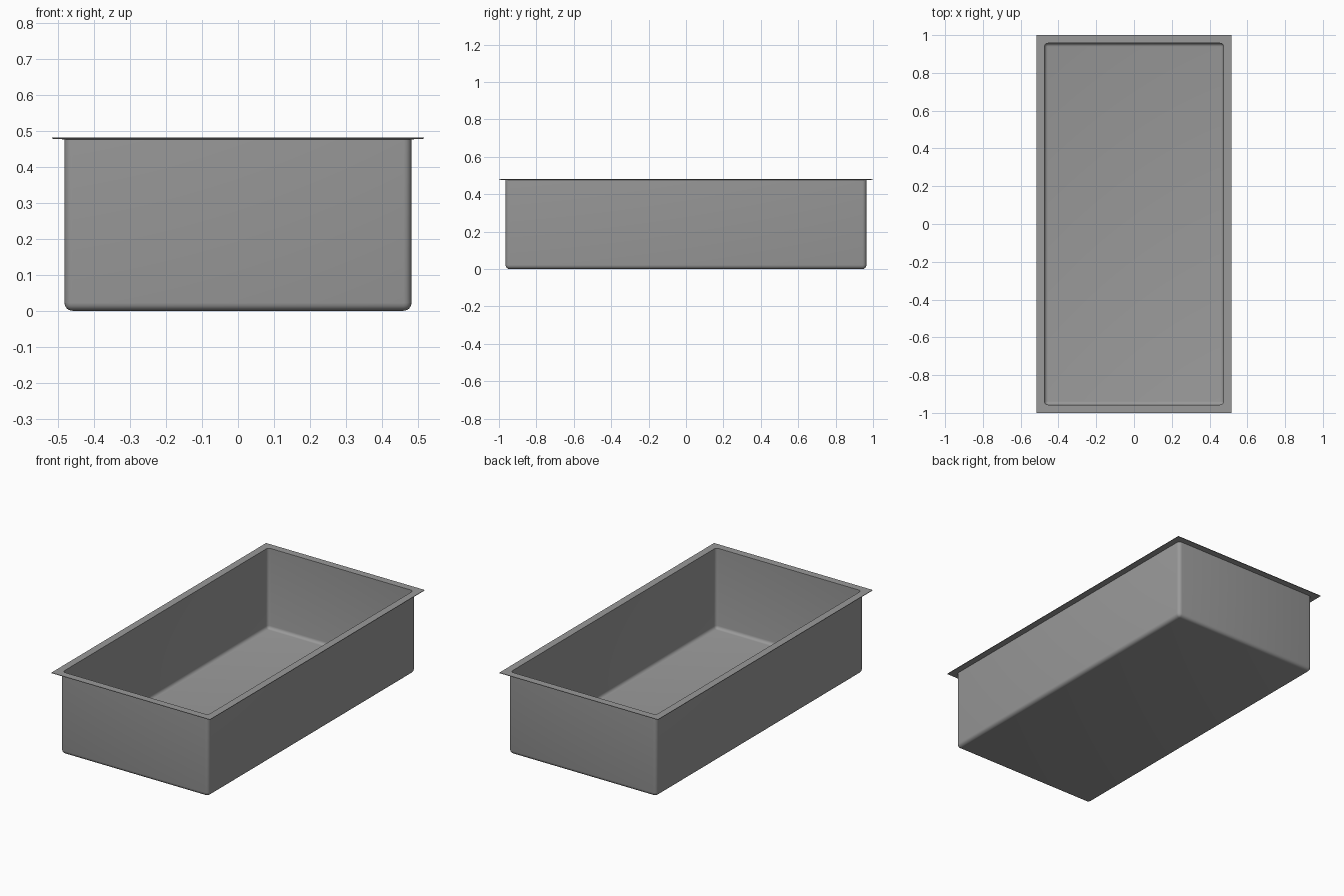
import bpy, bmesh
from math import sin, cos, pi, radians

cube = bpy.data.objects.get("Cube")
if cube:
    bpy.data.objects.remove(cube, do_unlink=True)

HALF_X, HALF_Y = 0.482, 0.965   # outer wall
HEIGHT, FLANGE, WALL = 0.481, 0.035, 0.008
RADIUS, STEPS = 0.022, 4


def material(name, value):
    mat = bpy.data.materials.new(name)
    mat.use_nodes = True
    colour = (value, value, value, 1)
    mat.diffuse_color = colour
    bsdf = mat.node_tree.nodes["Principled BSDF"]
    bsdf.inputs["Base Color"].default_value = colour
    bsdf.inputs["Roughness"].default_value = 0.5
    return mat


def ring(bm, inset, z, radius):
    """Rounded rectangle of vertices, inset from the outer wall."""
    hx, hy = HALF_X - inset, HALF_Y - inset
    verts = []
    for corner, (sx, sy) in enumerate([(1, 1), (-1, 1), (-1, -1), (1, -1)]):
        for i in range(STEPS + 1):
            a = (corner + i / STEPS) * pi / 2
            verts.append(bm.verts.new((sx * (hx - radius) + radius * cos(a),
                                       sy * (hy - radius) + radius * sin(a), z)))
    return verts


def fillet(inset, floor, radius):
    """Ring settings for the rounded edge from floor up to wall."""
    arc = []
    for i in range(STEPS + 1):
        a = i / STEPS * pi / 2
        t = radius * (1 - sin(a))
        arc.append((inset + t, floor + radius * (1 - cos(a)), radius - t))
    return arc


# Section through the pan: inner floor, inner wall, flange, outer wall, base
inner_radius = RADIUS - WALL / 2
inside = fillet(WALL, WALL, inner_radius)
outside = fillet(0, 0, RADIUS)
rim = [(WALL, HEIGHT, inner_radius), (-FLANGE, HEIGHT, 0),
       (-FLANGE, HEIGHT - 0.003, 0), (0, HEIGHT - 0.005, RADIUS)]

bm = bmesh.new()
rings = [ring(bm, *section) for section in inside + rim + outside[::-1]]
for lower, upper in zip(rings, rings[1:]):
    for i in range(len(lower)):
        j = (i + 1) % len(lower)
        bm.faces.new((lower[i], lower[j], upper[j], upper[i]))
bm.faces.new(rings[0])
bm.faces.new(rings[-1])
bmesh.ops.remove_doubles(bm, verts=bm.verts, dist=0.0001)
bmesh.ops.recalc_face_normals(bm, faces=bm.faces)

mesh = bpy.data.meshes.new("pan")
bm.to_mesh(mesh)
bm.free()
pan = bpy.data.objects.new("pan", mesh)
bpy.context.collection.objects.link(pan)
mesh.materials.append(material("steel grey", 0.32))

bpy.ops.object.select_all(action="DESELECT")
pan.select_set(True)
bpy.context.view_layer.objects.active = pan
bpy.ops.object.shade_smooth_by_angle(angle=radians(35))
